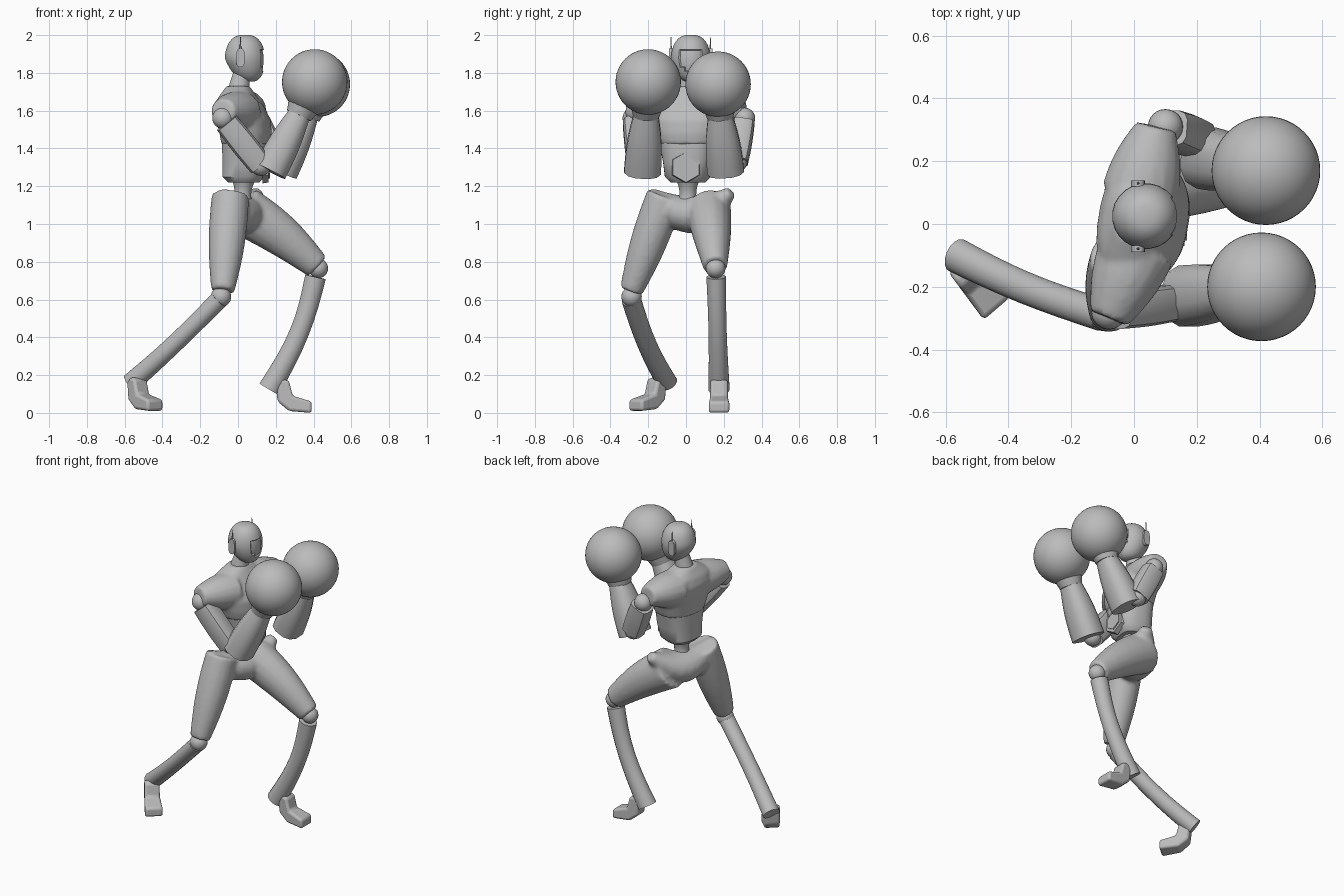
import bpy, bmesh, math
from mathutils import Vector

cube = bpy.data.objects.get("Cube")
if cube:
    bpy.data.objects.remove(cube, do_unlink=True)

grey = bpy.data.materials.new("plain grey")
grey.use_nodes = True
tone = (0.5, 0.5, 0.5, 1)
grey.diffuse_color = tone
grey.node_tree.nodes["Principled BSDF"].inputs["Base Color"].default_value = tone

UP, SIDE, FRONT = Vector((0, 0, 1)), Vector((0, 1, 0)), Vector((1, 0, 0))
SHOULDER_LINE = (SIDE + FRONT / 6).normalized()
STEPS = 8


def finish(name, mesh_builder, angle=40):
    """Turn a bmesh into a smooth-shaded object with sharp edges kept."""
    bmesh.ops.recalc_face_normals(mesh_builder, faces=mesh_builder.faces)
    mesh = bpy.data.meshes.new(name)
    mesh_builder.to_mesh(mesh)
    mesh_builder.free()
    mesh.materials.append(grey)
    mesh.shade_smooth()
    mesh.set_sharp_from_angle(angle=math.radians(angle))
    part = bpy.data.objects.new(name, mesh)
    bpy.context.collection.objects.link(part)
    return part


def fuse(name, parts, softness):
    """Melt overlapping parts into one continuous skin."""
    mesh_builder = bmesh.new()
    for part in parts:
        mesh_builder.from_mesh(part.data)
        bpy.data.objects.remove(part, do_unlink=True)
    whole = finish(name, mesh_builder)
    remesh = whole.modifiers.new("one skin", "REMESH")
    remesh.mode = "VOXEL"
    remesh.voxel_size = 0.012
    remesh.use_smooth_shade = True
    whole.modifiers.new("soften", "SMOOTH").iterations = softness


def signed_power(value, exponent):
    return math.copysign(abs(value) ** exponent, value)


def bridge(mesh_builder, first, second):
    for k in range(len(first)):
        j = (k + 1) % len(first)
        mesh_builder.faces.new((first[k], first[j], second[j], second[k]))


def loft(rows, side=SIDE, sides=16, power=2, axis=None):
    """Skin rounded rings; each row is centre, half size along side, half size across."""
    mesh_builder = bmesh.new()
    centres = [row[0] for row in rows]
    rings = []
    for i, (centre, along, across) in enumerate(rows):
        before, after = centres[max(i - 1, 0)], centres[min(i + 1, len(rows) - 1)]
        tangent = axis or (after - before).normalized()
        u = (side - tangent * side.dot(tangent)).normalized()
        v = tangent.cross(u)
        ring = []
        for k in range(sides):
            angle = math.tau * (k + 0.5) / sides
            offset = u * along * signed_power(math.cos(angle), 2 / power)
            offset += v * across * signed_power(math.sin(angle), 2 / power)
            ring.append(mesh_builder.verts.new(centre + offset))
        rings.append(ring)
    for first, second in zip(rings, rings[1:]):
        bridge(mesh_builder, first, second)
    mesh_builder.faces.new(rings[0])
    mesh_builder.faces.new(rings[-1])
    return mesh_builder


def limb(name, start, end, first, last, swell=0, bow=(0, 0, 0), flat=1, **shape):
    """Tapering limb that swells and bows towards its middle."""
    start, end, bow = Vector(start), Vector(end), Vector(bow)
    rows = []
    for i in range(STEPS + 1):
        t = i / STEPS
        arch = math.sin(math.pi * t)
        radius = first + (last - first) * t + swell * arch
        rows.append((start.lerp(end, t) + bow * arch, radius, radius * flat))
    return finish(name, loft(rows, **shape))


def column(name, rows, power):
    """Upright body section; each row is height, forward shift, half width, half depth."""
    rings = [(FRONT * shift + SIDE / 100 + UP * z, width, depth)
             for z, shift, width, depth in rows]
    return finish(name, loft(rings, side=SHOULDER_LINE, axis=UP, sides=24, power=power))


def ball(name, centre, radius, segments=24):
    mesh_builder = bmesh.new()
    bmesh.ops.create_uvsphere(mesh_builder, u_segments=segments,
                              v_segments=segments // 2, radius=radius)
    bmesh.ops.translate(mesh_builder, verts=mesh_builder.verts, vec=centre)
    finish(name, mesh_builder, 60)


# Head: an egg narrowing towards the chin, with a sunken visor
head_rows = []
for i in range(1, 16):
    turn = math.pi * i / 16
    height = -math.cos(turn)
    chin = max(-height, 0)
    girth = 0.107 * math.sin(turn) ** 0.75 * (1 - chin / 6)
    centre = Vector((0.037 + chin / 40, 0.025, 1.877 + height / 8))
    head_rows.append((centre, girth * 0.98, girth))
head = loft(head_rows, axis=UP, sides=24)
head.normal_update()
visor = [face for face in head.faces if face.normal.x > 0.84
         and abs(face.calc_center_median().z - 1.87) < 0.055]
bmesh.ops.inset_region(head, faces=visor, thickness=0.005, depth=-0.008)
finish("head", head)

# Ear covers and antennae
for tag, sign in (("left", 1), ("right", -1)):
    ear = Vector((0.013, 0.025 + sign * 0.104, 1.88))
    limb(tag + "_ear_cover", ear - SIDE / 100, ear + SIDE / 100, 0.05, 0.05,
         flat=0.45, side=UP, power=3)
    limb(tag + "_antenna", ear + UP / 25, ear + UP / 9, 0.005, 0.002, sides=6)

# Neck, trunk and waist
limb("neck", (0, 0.01, 1.69), (0.02, 0.02, 1.8), 0.06, 0.045)
chest = column("chest", [(1.42, 0.04, 0.16, 0.125), (1.48, 0.04, 0.18, 0.135),
                         (1.55, 0.03, 0.2, 0.14), (1.62, 0.01, 0.2, 0.125),
                         (1.67, 0, 0.18, 0.1), (1.7, 0, 0.13, 0.08),
                         (1.73, 0, 0.07, 0.06)], 2.4)
column("abdomen", [(1.22, 0.03, 0.09, 0.08), (1.25, 0.03, 0.12, 0.11),
                   (1.33, 0.04, 0.13, 0.12), (1.43, 0.04, 0.15, 0.12)], 2.8)
buckle = Vector((0.13, 0, 1.3))
limb("belly_plate", buckle, buckle + FRONT / 32, 0.085, 0.08, sides=6)
limb("belly_plate_centre", buckle, buckle + FRONT / 26, 0.06, 0.06, sides=6)
limb("waist", (0.02, 0.01, 1.06), (0.03, 0.01, 1.25), 0.08, 0.07, swell=-0.03)

# Arms with boxing gloves: sleeve root, sleeve end, shoulder, elbow, forearm base, wrist, fist
ARMS = {
    "right": ((0.01, -0.08, 1.59), (-0.08, -0.3, 1.6), (-0.08, -0.28, 1.56),
              (0.12, -0.25, 1.31), (0.17, -0.23, 1.28), (0.33, -0.21, 1.59),
              (0.406, -0.2, 1.752)),
    "left": ((0.02, 0.1, 1.6), (0.07, 0.31, 1.61), (0.1, 0.31, 1.56),
             (0.2, 0.27, 1.33), (0.23, 0.21, 1.28), (0.37, 0.18, 1.58),
             (0.42, 0.17, 1.74)),
}
shirt = [chest]
for tag, joints in ARMS.items():
    root, cap, shoulder, elbow, base, wrist, fist = map(Vector, joints)
    shirt.append(limb(tag + "_sleeve", root, cap, 0.115, 0.06, swell=0.012,
                      flat=1.08, side=UP))
    ball(tag + "_shoulder_joint", shoulder, 0.056)
    ball(tag + "_elbow_joint", elbow, 0.055)
    limb(tag + "_upper_arm", shoulder.lerp(elbow, 0.1), elbow, 0.058, 0.058,
         swell=0.004, flat=1.12, sides=12, power=3.5)
    limb(tag + "_forearm", base, wrist, 0.1, 0.064, swell=0.01, flat=0.92,
         sides=12, power=2.5)
    limb(tag + "_glove_cuff", wrist.lerp(fist, -0.1), wrist.lerp(fist, 0.45), 0.07, 0.1)
    ball(tag + "_glove", fist, 0.173, 48)
fuse("shirt", shirt, 3)

# Shorts: hips and thighs in one skin
fuse("shorts", [
    limb("hips", (-0.08, -0.19, 1.17), (0.1, 0.24, 1.17), 0.025, 0.03, swell=0.075,
         bow=UP * -0.12, flat=1.15, side=UP),
    limb("right_thigh", (-0.04, -0.11, 1.15), (-0.08, -0.29, 0.645), 0.1, 0.062, swell=0.016),
    limb("left_thigh", (0.03, 0.12, 1.07), (0.42, 0.155, 0.775), 0.12, 0.064, swell=0.01,
         bow=UP / 50, flat=1.1)], 6)

# Lower legs: the rear one stretched back, the leading one bent
ball("right_knee", (-0.09, -0.288, 0.615), 0.054)
ball("left_knee", (0.425, 0.157, 0.765), 0.052)
limb("right_shin", (-0.1, -0.29, 0.6), (-0.565, -0.1, 0.16), 0.052, 0.056,
     swell=-0.003, bow=(-0.01, -0.01, -0.02), flat=0.95)
limb("left_shin", (0.41, 0.16, 0.72), (0.165, 0.175, 0.125), 0.053, 0.057,
     swell=-0.006, bow=FRONT / 28, flat=1.07)

# Feet: a side outline of reach and height, widened towards the toe
OUTLINE = [(0, 0.15), (0.03, 0.18), (0.07, 0.17), (0.09, 0.09), (0.19, 0.06),
           (0.19, 0), (0.07, 0.01), (0.01, 0.06)]


def foot(name, heel, toward):
    ahead = Vector(toward).normalized()
    across = UP.cross(ahead)
    mesh_builder = bmesh.new()
    walls = []
    for sign in (-1, 1):
        walls.append([mesh_builder.verts.new(Vector(heel) + ahead * reach + UP * height
                                             + across * sign * (0.042 + reach / 14))
                      for reach, height in OUTLINE])
        mesh_builder.faces.new(walls[-1])
    bridge(mesh_builder, *walls)
    bevel = finish(name, mesh_builder).modifiers.new("soft edges", "BEVEL")
    bevel.width = 0.015
    bevel.segments = 3


foot("left_foot", (0.2, 0.175, 0), FRONT)
foot("right_foot", (-0.56, -0.125, 0.01), (6, -7, 0))
